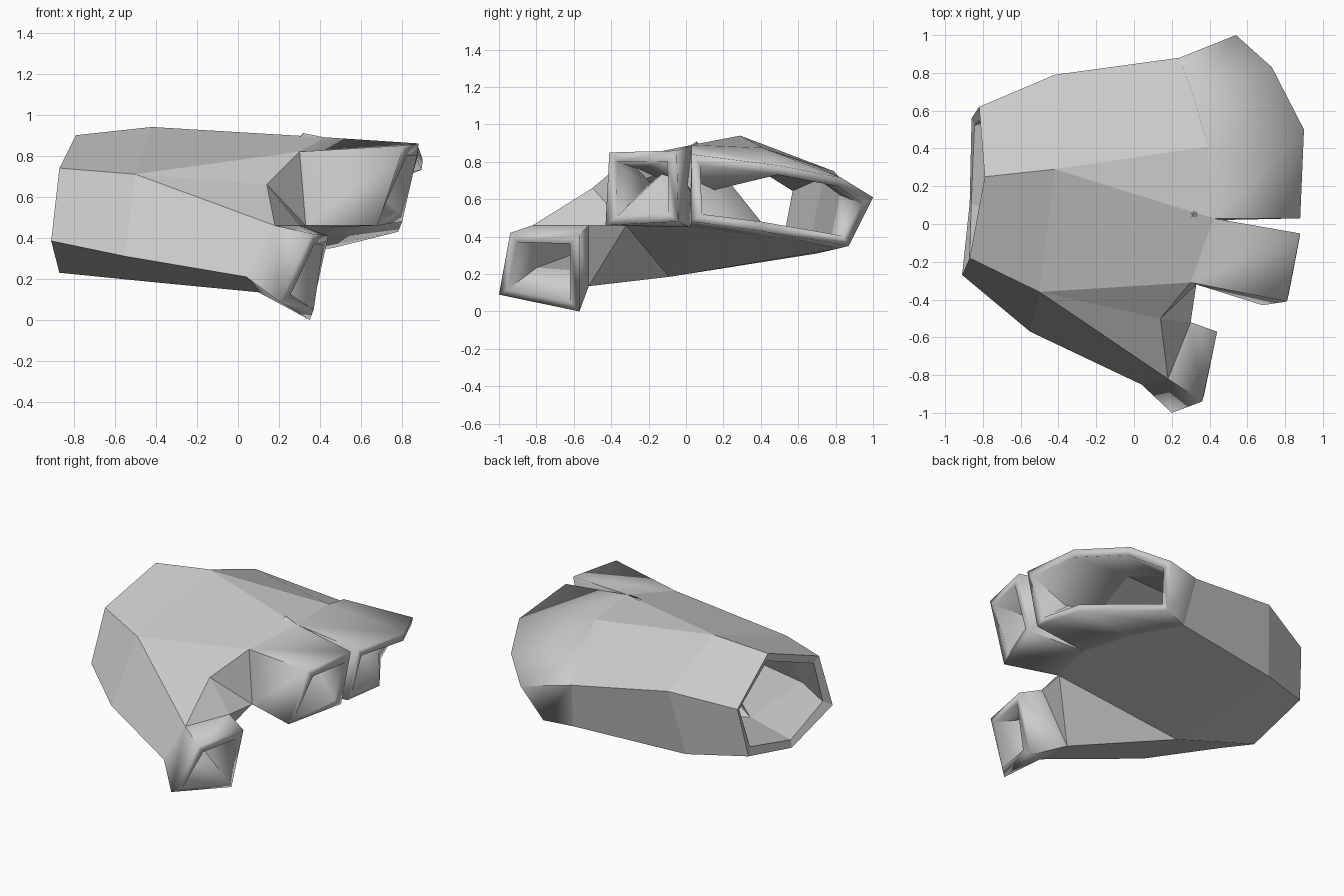
import bpy
import bmesh
import math

cube = bpy.data.objects.get("Cube")
if cube:
    bpy.data.objects.remove(cube, do_unlink=True)

# One grey cloth colour
grey = bpy.data.materials.new("grey_cloth")
cloth = (0.6, 0.6, 0.6, 1.0)
grey.diffuse_color = cloth
grey.use_nodes = True
bsdf = grey.node_tree.nodes["Principled BSDF"]
bsdf.inputs["Base Color"].default_value = cloth
bsdf.inputs["Roughness"].default_value = 0.8

bm = bmesh.new()


def profile(*points):
    """Add the corner points of one cross-section."""
    return [bm.verts.new(p) for p in points]


def loft(start, end, smooth=False):
    """Join two cross-sections with a closed band of quads."""
    count = len(start)
    for i in range(count):
        j = (i + 1) % count
        face = bm.faces.new((start[i], start[j], end[j], end[i]))
        face.smooth = smooth


def panel(*corners):
    return bm.faces.new(corners)


# Cuff and middle of the hand: top, front upper, front lower, bottom, back lower, back upper
cuff = profile((-.79, .25, .90), (-.87, -.18, .74), (-.91, -.27, .385),
               (-.87, .11, .23), (-.86, .56, .34), (-.82, .62, .67))
middle = profile((-.42, .29, .94), (-.50, -.36, .71), (-.55, -.57, .31),
                 (-.42, -.09, .185), (-.49, .70, .31), (-.42, .79, .75))
loft(cuff, middle)

# Knuckle line, shared by the finger sleeves
knuckles = profile((.42, .03, .89), (.39, .41, .875), (.31, .69, .78), (.24, .88, .65),
                   (.28, .81, .335), (.38, .42, .40), (.42, .02, .45))
index_low, index_high = profile((.33, -.32, .46), (.30, -.31, .82))

# Wide sleeve around three fingers
fingers_end = profile((.88, .03, .84), (.90, .50, .78), (.73, .83, .715), (.54, 1, .61),
                      (.46, .87, .35), (.78, .40, .43), (.80, .03, .48))
loft(knuckles, fingers_end, True)

# Index finger sleeve
index_base = [knuckles[0], knuckles[-1], index_low, index_high]
index_end = profile((.88, -.05, .86), (.80, -.04, .48), (.68, -.43, .46), (.81, -.41, .85))
loft(index_base, index_end, True)

# Thumb sleeve
thumb_base = profile((.18, -.82, .46), (.04, -.85, .21), (.10, -.52, .135), (.30, -.52, .46))
thumb_end = profile((.36, -.94, .42), (.20, -1, .09), (.35, -.57, 0), (.44, -.57, .41))
loft(thumb_base, thumb_end, True)

# Panels of the back of the hand and the palm
top, front_high, front_low, bottom, back_low, back_high = middle
k_index, k_mid, k_ring, k_little, k_heel, k_under, k_fork = knuckles
t_top, t_front, t_under, t_inner = thumb_base
web, = profile((.14, -.50, .66))

panel(top, k_index, index_high, front_high)
panel(top, k_mid, k_index)
panel(top, back_high, k_little, k_ring, k_mid)
panel(back_high, back_low, k_heel, k_little)
panel(bottom, k_heel, back_low)
panel(bottom, k_fork, k_under, k_heel)
panel(bottom, index_low, k_fork)
panel(bottom, t_under, index_low)
panel(front_low, t_front, t_under, bottom)
panel(front_high, t_top, t_front, front_low)
panel(front_high, web, t_top)
panel(front_high, index_high, web)

# Web between thumb and index finger
panel(web, index_high, index_low)
panel(web, index_low, t_inner)
panel(web, t_inner, t_top)
panel(t_inner, index_low, t_under)

# Outward normals, crisp seams wherever a flat panel or a strong fold meets
bmesh.ops.recalc_face_normals(bm, faces=bm.faces)
upper = next(f for f in bm.faces if top in f.verts and k_mid in f.verts)
upper.normal_update()
if upper.normal.z < 0:
    bmesh.ops.reverse_faces(bm, faces=bm.faces)
for edge in bm.edges:
    flat = any(not f.smooth for f in edge.link_faces)
    fold = len(edge.link_faces) == 2 and edge.calc_face_angle() > math.radians(50)
    edge.smooth = not (flat or fold)

mesh = bpy.data.meshes.new("fingerless_glove")
bm.to_mesh(mesh)
bm.free()
mesh.materials.append(grey)
glove = bpy.data.objects.new("fingerless_glove", mesh)
bpy.context.collection.objects.link(glove)

# Cloth thickness, turned inward
shell = glove.modifiers.new("cloth_thickness", "SOLIDIFY")
shell.thickness = 0.05
shell.offset = -1
shell.use_even_offset = True
shell.thickness_clamp = 1.0
